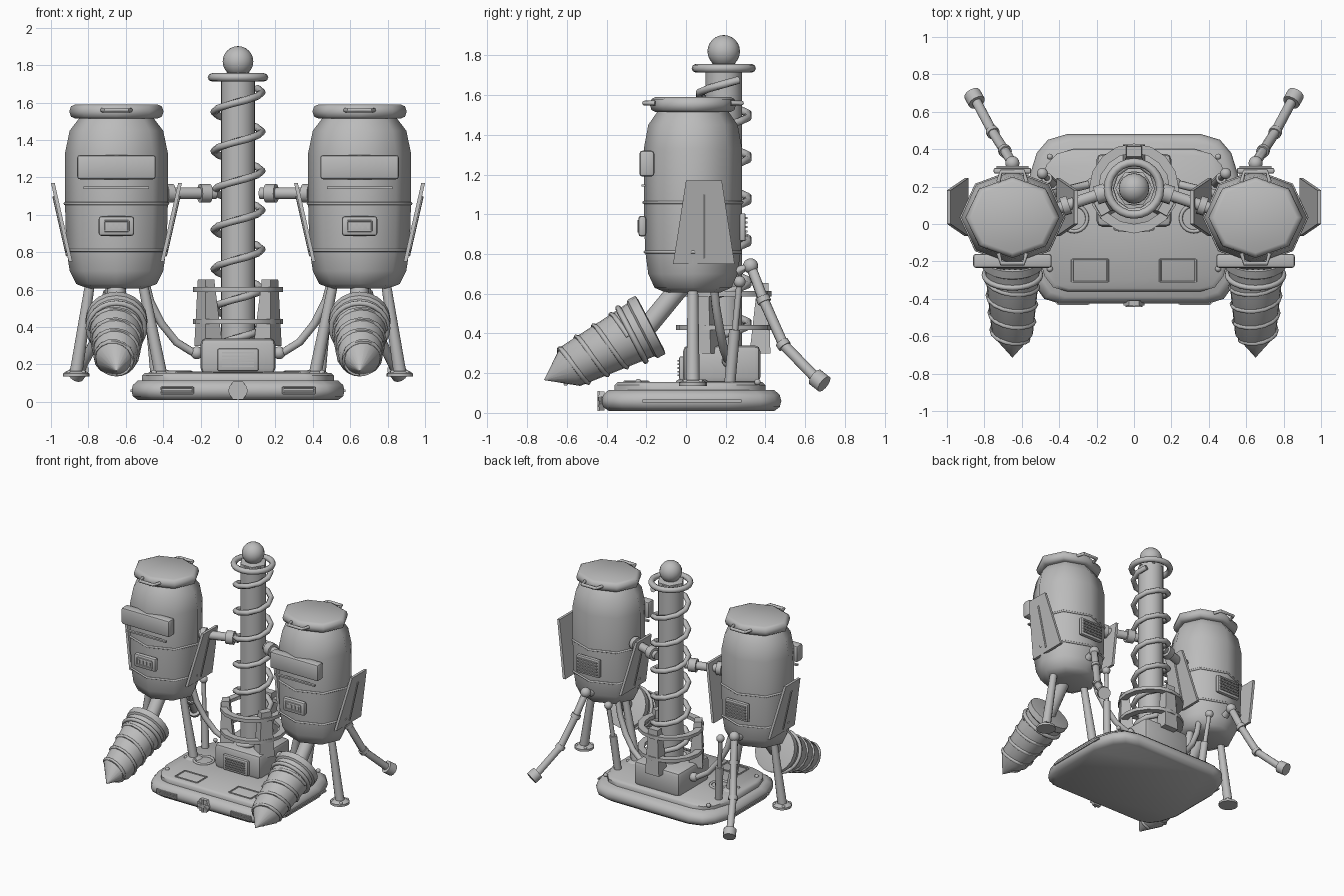
import bpy, bmesh, math
from mathutils import Vector, Matrix

old = bpy.data.objects.get("Cube")
if old:
    bpy.data.objects.remove(old, do_unlink=True)

metal = bpy.data.materials.new("grey metal")
metal.use_nodes = True
metal.diffuse_color = (0.5, 0.5, 0.5, 1)
metal.node_tree.nodes["Principled BSDF"].inputs["Base Color"].default_value = (0.5, 0.5, 0.5, 1)


def finish(bm, name, angle=40):
    bmesh.ops.recalc_face_normals(bm, faces=bm.faces)
    mesh = bpy.data.meshes.new(name)
    bm.to_mesh(mesh)
    bm.free()
    obj = bpy.data.objects.new(name, mesh)
    bpy.context.collection.objects.link(obj)
    mesh.materials.append(metal)
    bpy.ops.object.select_all(action="DESELECT")
    obj.select_set(True)
    bpy.context.view_layer.objects.active = obj
    bpy.ops.object.shade_smooth_by_angle(angle=math.radians(angle))
    return obj


def skin(bm, rings, closed=False, caps=True):
    """Join equal rings of points with quads."""
    rows = [[bm.verts.new(p) for p in ring] for ring in rings]
    n = len(rows[0])
    pairs = list(zip(rows, rows[1:])) + ([(rows[-1], rows[0])] if closed else [])
    for a, b in pairs:
        for i in range(n):
            j = (i + 1) % n
            bm.faces.new((a[i], a[j], b[j], b[i]))
    if caps and not closed:
        bm.faces.new(rows[0])
        bm.faces.new(rows[-1])


def lathe(name, profile, base, axis=(0, 0, 1), n=16, squash=1, closed=False, angle=40):
    """Spin (radius, distance) points about an axis through base."""
    rot = Vector((0, 0, 1)).rotation_difference(Vector(axis)).to_matrix()
    bm = bmesh.new()
    turn = [2 * math.pi * i / n for i in range(n)]
    skin(bm, [[Vector(base) + rot @ Vector((r * math.cos(t), r * squash * math.sin(t), h))
               for t in turn] for r, h in profile], closed)
    return finish(bm, name, angle)


def rod(name, a, b, r, r2=None, n=12):
    d = Vector(b) - Vector(a)
    return lathe(name, [(r, 0), (r2 or r, d.length)], a, d, n)


def torus(name, centre, R, r, axis=(0, 0, 1), n=24, squash=1):
    ring = [(R + r * math.cos(k * math.pi / 4), r * math.sin(k * math.pi / 4)) for k in range(8)]
    return lathe(name, ring, centre, axis, n, squash, True, 60)


def ball(name, centre, r):
    bm = bmesh.new()
    bmesh.ops.create_uvsphere(bm, u_segments=16, v_segments=12, radius=r,
                              matrix=Matrix.Translation(centre))
    return finish(bm, name)


def box(name, centre, size, bevel=0.0, rot=None):
    bm = bmesh.new()
    m = Matrix.Translation(centre) @ (rot or Matrix.Identity(4)) @ Matrix.Diagonal((*size, 1))
    bmesh.ops.create_cube(bm, size=1, matrix=m)
    if bevel:
        bmesh.ops.bevel(bm, geom=bm.edges[:], offset=bevel, segments=2, profile=0.5, affect="EDGES")
    return finish(bm, name)


def tube(name, pts, r, n=8, closed=False):
    """Sweep a circle along a path."""
    pts = [Vector(p) for p in pts]
    rings = []
    for i, p in enumerate(pts):
        ahead = pts[(i + 1) % len(pts)] if closed or i < len(pts) - 1 else p
        back = pts[i - 1] if closed or i else p
        d = (ahead - back).normalized()
        u = d.cross(Vector((0.13, 0.21, 1))).normalized()
        v = d.cross(u)
        rings.append([p + r * (u * math.cos(t) + v * math.sin(t))
                      for t in (2 * math.pi * k / n for k in range(n))])
    bm = bmesh.new()
    skin(bm, rings, closed)
    return finish(bm, name, 60)


def frame(name, centre, w, h, r, up):
    """Rectangular rim lying along x and the given up direction."""
    c, x, u = Vector(centre), Vector((w / 2, 0, 0)), Vector(up) * h / 2
    corners = [c + x + u, c - x + u, c - x - u, c + x - u]
    for i in range(4):
        rod(name, corners[i], corners[(i + 1) % 4], r, n=6)


def slab(name, outline, levels):
    """Stack of scaled outlines: levels are (inset, z)."""
    bm = bmesh.new()
    rings = []
    for inset, z in levels:
        rings.append([(x - math.copysign(inset, x), y - math.copysign(inset, y - 0.03), z)
                      for x, y in outline])
    skin(bm, rings)
    return finish(bm, name, 50)


# Base platform: rounded lower skirt and raised deck
half = [(0.36, 0.48), (0.46, 0.45), (0.52, 0.38), (0.57, 0.22), (0.57, -0.2),
        (0.53, -0.33), (0.48, -0.4), (0.40, -0.425)]
outline = half + [(-x, y) for x, y in reversed(half)]
slab("base_skirt", outline, [(0.035, 0.01), (0.008, 0.03), (0, 0.06), (0.008, 0.09), (0.035, 0.115)])
slab("base_deck", [(x * 0.9, y * 0.84 - 0.003) for x, y in outline],
     [(0, 0.11), (0, 0.14), (0.015, 0.155)])
rod("front_emblem_disc", (0, -0.41, 0.06), (0, -0.437, 0.06), 0.055, n=6)
for k in range(3):
    box("front_emblem_spoke", (0, -0.44, 0.06), (0.012, 0.01, 0.1), 0,
        Matrix.Rotation(k * math.pi / 3, 4, "Y"))
for s in (1, -1):
    frame("base_front_vent_rim", (s * 0.325, -0.425, 0.062), 0.17, 0.035, 0.005, (0, 0, 1))
    for k in range(3):
        box("base_front_vent_slat", (s * 0.325, -0.425, 0.052 + k * 0.01), (0.16, 0.016, 0.005))
    box("base_side_trim", (s * 0.57, 0.03, 0.06), (0.012, 0.5, 0.014))
    frame("deck_panel_rim", (s * 0.235, -0.25, 0.157), 0.19, 0.12, 0.006, (0, 1, 0))
    torus("deck_hatch_ring", (s * 0.32, 0.03, 0.157), 0.07, 0.01)
    for y in (0.36, -0.24):
        ball("deck_bolt", (s * 0.45, y, 0.155), 0.016)

# Central column, coil and finial
C = Vector((0, 0.19, 0))
rod("column", C + Vector((0, 0, 0.15)), C + Vector((0, 0, 1.74)), 0.092, n=20)
coil = []
for i in range(72):
    t = i * math.pi / 5
    coil.append(C + Vector((0.128 * math.cos(t), 0.128 * math.sin(t), 0.185 + 0.21 * i / 10)))
tube("column_coil", coil, 0.02)
torus("column_top_ring", C + Vector((0, 0, 1.735)), 0.14, 0.022)
lathe("finial_seat", [(0.1, 1.73), (0.1, 1.75), (0.06, 1.76)], C, n=6)
ball("finial_ball", C + Vector((0, 0, 1.82)), 0.082)

# Column housing, collars and three tapered buttresses
box("column_housing", (0, 0.18, 0.245), (0.4, 0.39, 0.19), 0.03)
box("housing_vent", (0, -0.02, 0.225), (0.22, 0.03, 0.12), 0.01)
for k in range(5):
    box("housing_vent_slat", (0, -0.037, 0.19 + k * 0.018), (0.17, 0.012, 0.008))
for z in (0.43, 0.6):
    lathe("collar", [(0.19, -0.013), (0.24, -0.013), (0.24, 0.013), (0.19, 0.013)],
          C + Vector((0, 0, z)), n=16, closed=True, angle=30)
for deg in (90, 210, 330):
    turn = Matrix.Translation(C) @ Matrix.Rotation(math.radians(deg), 4, "Z")
    bm = bmesh.new()
    skin(bm, [[turn @ Vector((x, y, z)) for x, y in
               ((r0, -w), (r1, -w), (r1, w), (r0, w))]
              for z, w, r0, r1 in ((0.3, 0.06, 0.13, 0.235), (0.655, 0.04, 0.17, 0.225))])
    finish(bm, "column_buttress")

# Twin tank pods
TANK = [(0.15, 0.605), (0.215, 0.63), (0.25, 0.7), (0.268, 0.82), (0.275, 1.06),
        (0.275, 1.33), (0.25, 1.45), (0.20, 1.515)]
LID = [(0.22, 1.515), (0.243, 1.525), (0.252, 1.552), (0.243, 1.58), (0.22, 1.59)]
for s in (1, -1):
    P = Vector((s * 0.65, 0.035, 0))

    def at(x, y, z):
        return P + Vector((s * x, y, z))

    lathe("tank", TANK, P, n=8, squash=0.9, angle=50)
    lathe("tank_lid", LID, P, n=8, squash=0.86, angle=50)
    for z, R in ((1.06, 0.275), (0.81, 0.268)):
        torus("tank_band", P + Vector((0, 0, z)), R, 0.008, n=8, squash=0.9)

    # Front visor, trim, badge, lid handles and rear vent
    box("tank_visor", at(0, -0.232, 1.255), (0.42, 0.075, 0.13), 0.015)
    box("visor_trim", at(0, -0.25, 1.145), (0.35, 0.02, 0.012))
    box("tank_badge", at(0, -0.255, 0.94), (0.19, 0.04, 0.105), 0.015)
    frame("badge_rim", at(0, -0.275, 0.94), 0.13, 0.055, 0.005, (0, 0, 1))
    for k in range(4):
        box("badge_mark", at(k * 0.03 - 0.045, -0.275, 0.94), (0.012, 0.01, 0.025))
    for e in (1, -1):
        tube("lid_handle", [at(-0.075, e * 0.19, 1.56), at(-0.06, e * 0.245, 1.56),
                            at(0.06, e * 0.245, 1.56), at(0.075, e * 0.19, 1.56)], 0.012)
    box("rear_vent", at(0, 0.25, 0.935), (0.2, 0.03, 0.14), 0.008)
    for k in range(5):
        box("rear_vent_slat", at(0, 0.268, 0.89 + k * 0.023), (0.17, 0.014, 0.01))

    # Tapered fins on both sides of the pod
    for e in (1, -1):
        bm = bmesh.new()
        skin(bm, [[at(e * (dx + o), 0.055 + y, z) for o, y in
                   ((0, -w), (0.02, -w), (0.02, w), (0, w))]
                  for dx, w, z in ((0.235, 0.155, 0.75), (0.33, 0.09, 1.17))])
        finish(bm, "pod_fin")
        rod("fin_rib", at(e * 0.262, 0.055, 0.78), at(e * 0.335, 0.055, 1.1), 0.008, n=6)

    # Splayed legs with disc feet
    for top, foot in ((0.14, 0.215), (-0.14, -0.235)):
        rod("leg", at(top, 0, 0.64), at(foot, 0, 0.16), 0.026, 0.034)
        lathe("foot", [(0.07, 0.135), (0.07, 0.152), (0.05, 0.165)], at(foot, 0, 0), n=16)
        for k in range(4):
            a = math.pi * (k / 2 + 0.25)
            ball("foot_bolt", at(foot + 0.055 * math.cos(a), 0.055 * math.sin(a), 0.158), 0.012)

    # Rear damper strut and feed hose
    rod("damper_rod", (s * 0.49, 0.27, 0.66), (s * 0.46, 0.24, 0.35), 0.016)
    rod("damper_body", (s * 0.465, 0.245, 0.42), (s * 0.44, 0.22, 0.14), 0.028)
    ball("damper_joint", (s * 0.49, 0.27, 0.66), 0.03)
    tube("feed_hose", [(s * 0.50, 0.14, 0.66), (s * 0.47, 0.15, 0.54), (s * 0.41, 0.17, 0.42),
                       (s * 0.33, 0.19, 0.32), (s * 0.25, 0.21, 0.27), (s * 0.17, 0.22, 0.25)], 0.022)
    ball("hose_joint", (s * 0.22, 0.215, 0.262), 0.034)

    # Exhaust pipe sweeping outward behind the pod
    path = [at(0, 0.22, 0.71), at(0, 0.29, 0.74), at(0.04, 0.355, 0.57),
            at(0.105, 0.455, 0.345), at(0.19, 0.615, 0.18)]
    tube("exhaust_pipe", path, 0.027, 10)
    ball("exhaust_elbow", path[1], 0.038)
    for k in (2, 3):
        d = (path[k + 1] - path[k - 1]).normalized()
        rod("exhaust_joint", path[k] - d * 0.015, path[k] + d * 0.015, 0.035)
    rod("exhaust_cap", path[4], at(0.215, 0.66, 0.145), 0.047)

    # Arm tying the pod to the column
    a, b = Vector((s * 0.42, 0.08, 1.115)), Vector((s * 0.12, 0.18, 1.115))
    rod("link_arm", a, b, 0.032)
    for f0, f1 in ((0.72, 0.9), (0.12, 0.24)):
        rod("link_flange", a.lerp(b, f0), a.lerp(b, f1), 0.05, n=16)

    # Drill with flange and spiral ridge
    top, tip = at(0, -0.21, 0.445), at(0, -0.75, 0.165)
    axis = (tip - top).normalized()
    lathe("drill", [(0.14, 0), (0.165, 0.005), (0.165, 0.05), (0.15, 0.06), (0.142, 0.13), (0.11, 0.46), (0, 0.608)],
          top, axis, 20)
    torus("drill_collar", top + axis * 0.11, 0.15, 0.015, axis)
    side = axis.cross(Vector((1, 0, 0)))
    ridge = []
    for i in range(61):
        t, h = i * math.pi / 8, 0.13 + 0.0065 * i
        r = 0.142 - 0.097 * (h - 0.13) if h < 0.46 else 0.11 * (0.608 - h) / 0.148
        ridge.append(top + axis * h + r * (Vector((s * math.cos(t), 0, 0)) + side * math.sin(t)))
    tube("drill_ridge", ridge, 0.012, 6)
    rod("drill_mount", top + axis * 0.02, at(0, -0.06, 0.64), 0.05)
